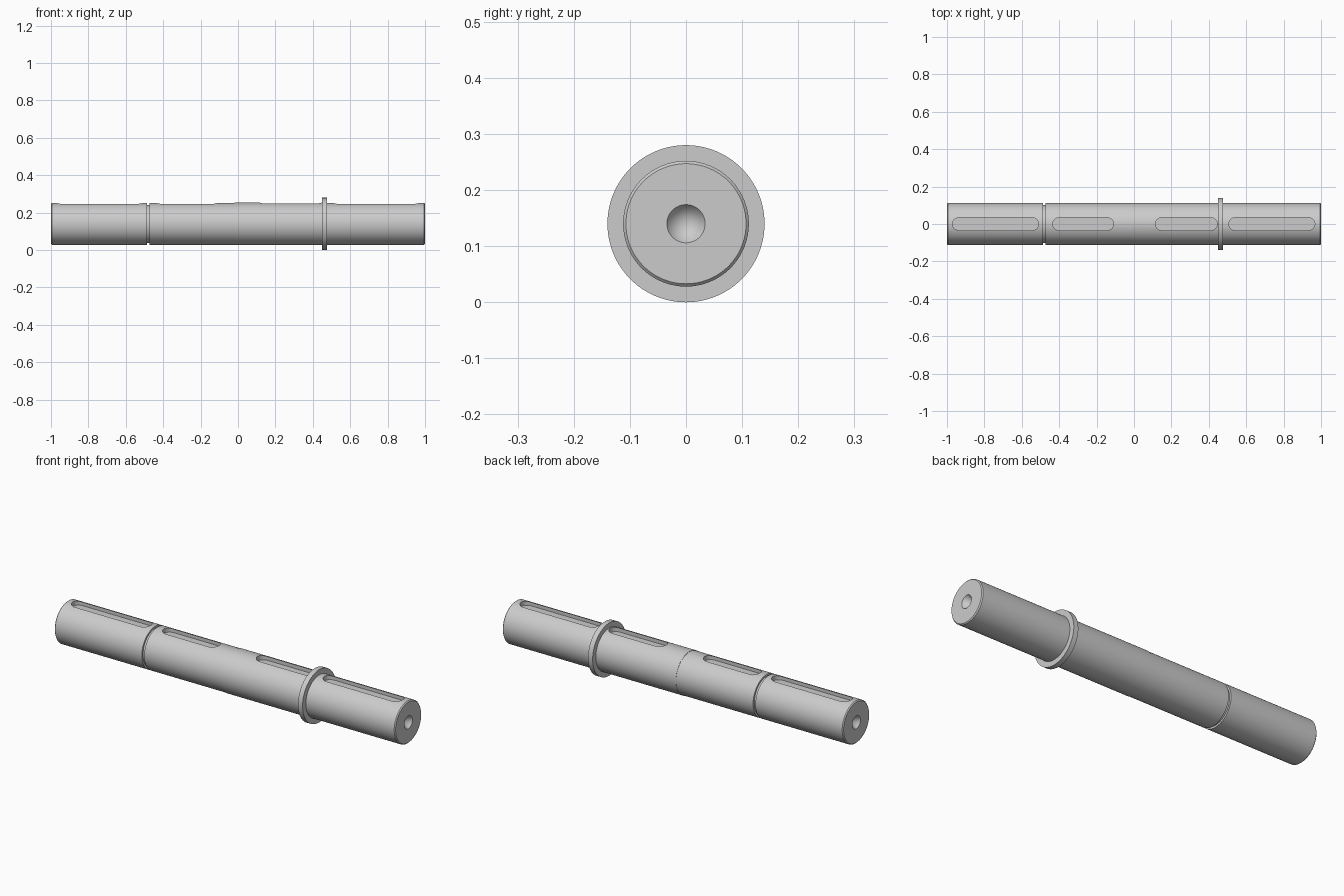
import bpy, bmesh, math

if "Cube" in bpy.data.objects:
    bpy.data.objects.remove(bpy.data.objects["Cube"])

SEG = 128
AXIS_Z = 0.14


def activate(obj):
    bpy.ops.object.select_all(action='DESELECT')
    obj.select_set(True)
    bpy.context.view_layer.objects.active = obj


def make_object(name, bm):
    bmesh.ops.recalc_face_normals(bm, faces=bm.faces)
    mesh = bpy.data.meshes.new(name)
    bm.to_mesh(mesh)
    bm.free()
    obj = bpy.data.objects.new(name, mesh)
    bpy.context.collection.objects.link(obj)
    return obj


def lathe(name, profile):
    """Turn (x, radius) points around the shaft axis; radius 0 is a pole."""
    bm = bmesh.new()
    rings = []
    for x, r in profile:
        if r == 0:
            rings.append([bm.verts.new((x, 0, AXIS_Z))] * SEG)
        else:
            rings.append([bm.verts.new((x, r * math.sin(a), AXIS_Z + r * math.cos(a)))
                          for a in (2 * math.pi * i / SEG for i in range(SEG))])
    for a, b in zip(rings, rings[1:]):
        for i in range(SEG):
            j = (i + 1) % SEG
            corners = list(dict.fromkeys((a[i], a[j], b[j], b[i])))
            bm.faces.new(corners)
    return make_object(name, bm)


def keyway_cutter(name, x0, x1, half_width, floor):
    """Round-ended slot prism."""
    bm = bmesh.new()
    n = 16
    outline = []
    for cx, start in ((x1 - half_width, -math.pi / 2), (x0 + half_width, math.pi / 2)):
        for i in range(n + 1):
            a = start + math.pi * i / n
            outline.append((cx + half_width * math.cos(a), half_width * math.sin(a)))
    base = bm.faces.new([bm.verts.new((x, y, floor)) for x, y in outline])
    ext = bmesh.ops.extrude_face_region(bm, geom=[base])
    tops = [v for v in ext['geom'] if isinstance(v, bmesh.types.BMVert)]
    bmesh.ops.translate(bm, verts=tops, vec=(0, 0, 0.3 - floor))
    return make_object(name, bm)


# Turned shaft: centre holes, end chamfers, ring groove, raised seat and collar
R, SEAT, COLLAR, GROOVE, HOLE = 0.112, 0.1135, 0.14, 0.102, 0.034
shaft = lathe("shaft", [
    (-0.95, 0), (-1.0, HOLE), (-1.0, R - 0.005), (-0.995, R),
    (-0.486, R), (-0.486, GROOVE), (-0.472, GROOVE), (-0.472, R),
    (-0.02, R), (-0.02, SEAT), (0.45, SEAT), (0.45, COLLAR),
    (0.477, COLLAR), (0.477, R), (0.995, R), (1.0, R - 0.005),
    (1.0, HOLE), (0.95, 0)])

# Four keyways along the top
for i, (x0, x1) in enumerate([(-0.97, -0.51), (-0.435, -0.11),
                              (0.115, 0.445), (0.507, 0.967)]):
    cutter = keyway_cutter(f"keyway_cutter_{i + 1}", x0, x1, 0.034, 0.228)
    cutter.hide_render = True
    mod = shaft.modifiers.new(f"keyway_{i + 1}", 'BOOLEAN')
    mod.operation = 'DIFFERENCE'
    mod.solver = 'EXACT'
    mod.object = cutter
    activate(shaft)
    bpy.ops.object.modifier_apply(modifier=mod.name)
    bpy.data.objects.remove(cutter)

activate(shaft)
bpy.ops.object.shade_smooth_by_angle(angle=math.radians(30))
